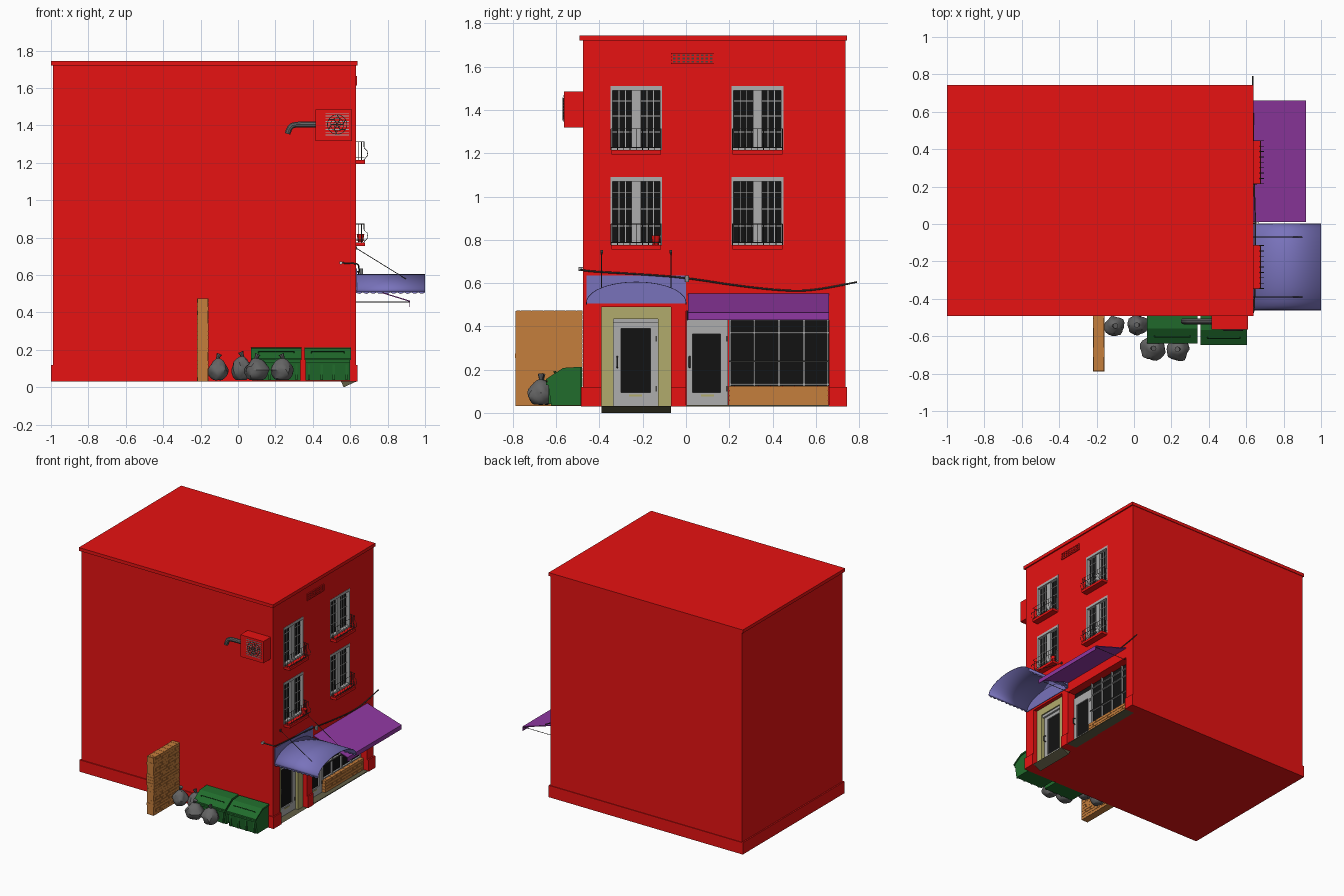
import bpy, bmesh, random
from math import sin, cos, pi
from mathutils import Vector, Matrix, noise

if "Cube" in bpy.data.objects:
    bpy.data.objects.remove(bpy.data.objects["Cube"])

random.seed(4)

def mat(name, *c):
    m = bpy.data.materials.new(name)
    m.diffuse_color = (*c, 1)
    m.use_nodes = True
    m.node_tree.nodes["Principled BSDF"].inputs["Base Color"].default_value = m.diffuse_color
    return m

RED = mat("red_paint", .8, .006, .006)
PURPLE = mat("purple_canvas", .28, .04, .36)
BLUE = mat("blue_canvas", .19, .17, .5)
OLIVE = mat("olive_trim", .44, .41, .15)
BRICK = mat("tan_brick", .56, .21, .045)
GREEN = mat("green_metal", .015, .15, .025)
BLACK = mat("black_glass", .006, .006, .006)
BAG = mat("bag_plastic", .13, .13, .13)
DARK = mat("dark_iron", .06, .06, .055)
STONE = mat("step_stone", .12, .11, .06)
WHITE = mat("grey_paint", .42, .42, .42)

def finish(bm, name, m=None):
    bmesh.ops.recalc_face_normals(bm, faces=bm.faces)
    me = bpy.data.meshes.new(name)
    bm.to_mesh(me)
    bm.free()
    ob = bpy.data.objects.new(name, me)
    bpy.context.collection.objects.link(ob)
    if m:
        me.materials.append(m)
    return ob

def activate(ob):
    bpy.ops.object.select_all(action='DESELECT')
    ob.select_set(True)
    bpy.context.view_layer.objects.active = ob

def smooth(ob):
    activate(ob)
    bpy.ops.object.shade_smooth_by_angle()

def boxes(name, items, m=None):
    """One object from (x0, x1, y0, y1, z0, z1) boxes."""
    bm = bmesh.new()
    for x0, x1, y0, y1, z0, z1 in items:
        bmesh.ops.create_cube(bm, size=1, matrix=Matrix.Translation(((x0+x1)/2, (y0+y1)/2, (z0+z1)/2))
                              @ Matrix.Diagonal((x1-x0, y1-y0, z1-z0, 1)))
    return finish(bm, name, m)

def prism(name, prof, axis, lo, hi, m=None):
    """Extrude a (y,z) profile along x, or an (x,z) profile along y."""
    bm = bmesh.new()
    f = bm.faces.new([bm.verts.new((lo, a, b) if axis == 'x' else (a, lo, b)) for a, b in prof])
    ext = bmesh.ops.extrude_face_region(bm, geom=[f])['geom']
    d = (hi-lo, 0, 0) if axis == 'x' else (0, hi-lo, 0)
    bmesh.ops.translate(bm, vec=d, verts=[v for v in ext if isinstance(v, bmesh.types.BMVert)])
    return finish(bm, name, m)

def tubes(name, paths, r, m=None, kind='POLY', res=2):
    cu = bpy.data.curves.new(name, 'CURVE')
    cu.dimensions, cu.bevel_depth, cu.bevel_resolution, cu.use_fill_caps = '3D', r, res, True
    cu.resolution_u = 5
    for pts in paths:
        s = cu.splines.new(kind)
        s.points.add(len(pts)-1)
        for p, c in zip(s.points, pts):
            p.co = (*c, 1)
        if kind == 'NURBS':
            s.order_u, s.use_endpoint_u = 3, True
    ob = bpy.data.objects.new(name, cu)
    bpy.context.collection.objects.link(ob)
    activate(ob)
    bpy.ops.object.convert(target='MESH')
    ob = bpy.context.object
    if m:
        ob.data.materials.clear()
        ob.data.materials.append(m)
    smooth(ob)
    return ob

def bricks(name, x0, x1, y0, y1, z0, z1, rows, length, jag):
    e, h = .003, (z1-z0)/rows
    items = [(x0+e, x1-e, y0+e, y1-e, z0, z1-e)]
    for i in range(rows):
        y = y0 - (length/2 if i % 2 else 0)
        while y < y1 - .005:
            a, b = max(y, y0), min(y+length, y1)
            j = random.uniform(0, jag)
            if b-a > .01:
                items.append((x0+j*.3, x1-j*.3, a+(j if a == y0 else .001), b-.001, z0+i*h+.001, z0+(i+1)*h-.001))
            y += length
    return boxes(name, items, BRICK)

# building shell with openings cut out
WINS = [(yc, z, h) for yc in (-.23, .33) for z, h in ((.775, .315), (1.215, .295))]
walls = boxes("walls", [(-.99, .63, -.477, .738, .034, 1.735)], RED)
plinth = boxes("plinth", [(-1, .64, -.485, .743, .03, .12)], RED)
cutter = boxes("opening_cutter", [(.555, .8, -.39, -.07, 0, .49), (.555, .8, 0, .66, 0, .47)]
               + [(.6, .8, y-.12, y+.12, z, z+h) for y, z, h in WINS])
for ob in (walls, plinth):
    mod = ob.modifiers.new("openings", 'BOOLEAN')
    mod.object, mod.solver = cutter, 'EXACT'
    activate(ob)
    bpy.ops.object.modifier_apply(modifier=mod.name)
bpy.data.objects.remove(cutter)
boxes("cornice", [(-1, .64, -.493, .743, 1.72, 1.745)], RED)

# wall vent with slotted lattice
boxes("vent_recess", [(.625, .631, -.065, .125, 1.62, 1.66)], DARK)
boxes("vent_grille", [(.63, .637, -.07, .13, z, z+.007) for z in (1.613, 1.627, 1.642, 1.657)]
      + [(.63, .636, -.07+i*.0215, -.06+i*.0215, 1.615, 1.662) for i in range(10)], RED)

# upper windows with sills and bellied railings
for n, (yc, z, h) in enumerate(WINS):
    y0, y1, t = yc-.12, yc+.12, z+h
    boxes(f"window_glass_{n}", [(.598, .606, y0, y1, z, t)], BLACK)
    fr = [(.6, .632, y0, y0+.01, z, t), (.6, .632, y1-.01, y1, z, t), (.6, .632, y0, y1, t-.02, t), (.6, .632, y0, y1, z, z+.012),
          (.6, .622, yc-.021, yc+.021, z, t)]
    for s in (-1, 1):
        c = yc + s*.064
        fr += [(.6, .612, c+k*.03-.002, c+k*.03+.002, z, t) for k in (-.5, .5)]
        fr += [(.6, .612, c-.045, c+.045, z+h*k-.002, z+h*k+.002) for k in (.28, .53, .77)]
    boxes(f"window_frame_{n}", fr, WHITE)
    boxes(f"window_sill_{n}", [(.62, .68, y0+.005, y1-.005, z-.02, z)], RED)
    bars = [[(.672, y, z), (.694, y, z+.025), (.69, y, z+.05), (.674, y, z+.065), (.674, y, z+.098)]
            for y in [y0+.005+i*.0287 for i in range(9)]]
    for y in (y0+.004, y1-.004):
        bars += [[(x, y, z), (x, y, z+.098)] for x in (.645, .66)]
    for k in (.012, .098):
        bars.append([(.63, y0+.004, z+k), (.675, y0+.004, z+k), (.675, y1-.004, z+k), (.63, y1-.004, z+k)])
    tubes(f"railing_{n}", bars, .0018, DARK, res=0)

# flower pot on one sill
bm = bmesh.new()
bmesh.ops.create_cone(bm, cap_ends=True, segments=14, radius1=.014, radius2=.021, depth=.045,
                      matrix=Matrix.Translation((.655, -.14, .798)))
finish(bm, "flower_pot", RED)

# doors
def door(name, y0, y1, z0, z1, g0, g1, gt, hinge):
    x = .575
    boxes(name, [(.555, x, y0, g0, z0, z1), (.555, x, g1, y1, z0, z1), (.555, x, g0, g1, z0, .095),
                 (.555, x, g0, g1, gt, z1)], WHITE)
    boxes(name + "_glass", [(.555, .566, g0, g1, .095, gt)], BLACK)
    boxes(name + "_letter_slot", [(x-.002, x+.003, (y0+y1)/2-.03, (y0+y1)/2+.03, .075, .085)], OLIVE)
    hy = (y0+g0)/2
    tubes(name + "_handle", [[(x, hy, .21), (x+.015, hy, .215), (x+.015, hy, .255), (x, hy, .26)]], .004, DARK)
    boxes(name + "_hinges", [(x-.002, x+.004, y1-.01, y1-.003, z, z+.025) for z in (.1, .33)], DARK)

door("side_door", -.335, -.13, .03, .415, -.3, -.165, .39, 1)
door("shop_door", .003, .195, .035, .43, .03, .16, .365, 1)
boxes("side_door_surround", [(.555, .6, -.39, -.335, .03, .49), (.555, .6, -.13, -.07, .03, .49),
                             (.555, .6, -.335, -.13, .435, .49)], OLIVE)
boxes("side_door_transom", [(.555, .59, -.335, -.13, .415, .435)], WHITE)
prism("side_door_step", [(.55, .032), (.635, .032), (.565, 0)], 'y', -.39, -.07, STONE)
boxes("shop_floor", [(.55, .635, 0, .66, .03, .036)], STONE)

# shop window over brick stall riser
boxes("shop_glass", [(.555, .565, .2, .66, .125, .47), (.555, .565, .003, .195, .43, .47)], BLACK)
boxes("shop_window_bars", [(.555, .578, y-.004, y+.004, .125, .47) for y in (.203, .315, .43, .545, .655)]
      + [(.555, .578, .2, .66, z-.003, z+.003) for z in (.132, .24, .37, .43)], WHITE)
bricks("brick_stall_riser", .555, .6, .197, .66, .035, .125, 4, .055, 0)
boxes("display_rail", [(.58, .586, .2, .66, .236, .242)], DARK)

# barrel awning with scalloped valances, backboard and stay wires
bm = bmesh.new()
N = 20
arc = [(-.23-.23*cos(pi*i/N), .51+.095*sin(pi*i/N)) for i in range(N+1)]
cols = [[bm.verts.new((x, y, z)) for y, z in arc] for x in (.63, 1)]
for i in range(N):
    bm.faces.new((cols[0][i], cols[1][i], cols[1][i+1], cols[0][i+1]))
for y in (-.46, 0):
    row = [[bm.verts.new((.63+.37*i/60, y, z)) for z in (.512, .508-.008*abs(sin(pi*i/6)))] for i in range(61)]
    for a, b in zip(row, row[1:]):
        bm.faces.new((a[0], b[0], b[1], a[1]))
aw = finish(bm, "barrel_awning", BLUE)
sol = aw.modifiers.new("cloth", 'SOLIDIFY')
sol.thickness, sol.offset = .003, 0
smooth(aw)
boxes("barrel_awning_backboard", [(.628, .635, -.46, 0, .505, .635)], BLUE)
tubes("awning_stays", [[(.63, y, .745), (.9, y, .578)] for y in (-.39, -.07)], .002, DARK)
boxes("stay_anchors", [(.628, .637, y-.006, y+.006, .737, .753) for y in (-.39, -.07)], DARK)

# sloped shop awning
prism("shop_awning", [(.63, .552), (.92, .463), (.92, .43), (.916, .43), (.916, .458), (.63, .546)], 'y', .01, .66, PURPLE)
tubes("shop_awning_arms", [[(.63, y, .456), (.918, y, .456)] for y in (.02, .65)], .002, DARK)

# power cable with insulators
tubes("power_cable", [[(.55, -.485, .665), (.63, -.487, .663), (.645, -.46, .655), (.645, -.2, .64), (.65, 0, .625),
                       (.64, .25, .585), (.637, .5, .56), (.636, .65, .575), (.634, .79, .605)]], .004, DARK, 'NURBS')
tubes("cable_insulators", [[(.66, .005, .605), (.66, .005, .635)], [(.55, -.477, .665), (.55, -.497, .665)]], .009)
tubes("insulator_bracket", [[(.625, .005, .618), (.66, .005, .618)]], .004, DARK)

# air unit with fan grille and exhaust pipe
boxes("air_unit", [(.415, .61, -.565, -.47, 1.318, 1.485)], RED)
ring = lambda r: [(.53+r*cos(2*pi*i/24), -.569, 1.405+r*sin(2*pi*i/24)) for i in range(25)]
tubes("fan_rings", [ring(r) for r in (.018, .035, .052)], .002, DARK, res=1)
boxes("fan_slats", [(.467, .593, -.568, -.564, 1.347+i*.0145, 1.351+i*.0145) for i in range(9)], WHITE)
tubes("fan_blades", [[(.53, -.568, 1.405), (.53+.03*cos(a), -.568, 1.405+.03*sin(a)),
                      (.53+.05*cos(a+.5), -.568, 1.405+.05*sin(a+.5))] for a in [i*pi/3 for i in range(6)]], .003, DARK, res=1)
pipe = tubes("exhaust_pipe", [[(.42, -.52, 1.405), (.38, -.52, 1.405), (.3, -.52, 1.405), (.275, -.52, 1.39), (.265, -.52, 1.355)]],
             .016, BAG, 'NURBS', 3)

# freestanding brick wall
bricks("brick_wall", -.22, -.158, -.79, -.477, .032, .475, 20, .052, .008)

# dumpsters
def dumpster(n, x0, x1, dy):
    prof = [(-.48, .035), (-.615, .035), (-.632, .15), (-.56, .195), (-.48, .2)]
    prism(f"dumpster_{n}", [(y+dy, z) for y, z in prof], 'x', x0+.006, x1-.006, GREEN)
    lid = [(-.64, .145), (-.64, .155), (-.56, .208), (-.48, .213), (-.48, .2), (-.56, .195)]
    prism(f"dumpster_lid_{n}", [(y+dy, z) for y, z in lid], 'x', x0, x1, GREEN)
    w = x1-x0
    boxes(f"dumpster_ribs_{n}", [(x0+.006, x1-.006, -.638+dy, -.6+dy, .13, .142)]
          + [(x0+w*k-.006, x0+w*k+.006, -.628+dy, -.6+dy, .04, .13) for k in (.1, .37, .63, .9)], GREEN)
    tubes(f"dumpster_handle_{n}", [[(x0+w*.15, -.595+dy, .18), (x0+w*.15, -.603+dy, .192),
                                    (x1-w*.15, -.603+dy, .192), (x1-w*.15, -.595+dy, .18)]], .003, GREEN)

dumpster(1, .07, .34, 0)
dumpster(2, .355, .605, -.008)

# rubbish bags with tied necks
for n, (x, y, rx, h) in enumerate([(-.105, -.545, .052, .12), (.02, -.54, .055, .13), (.1, -.665, .066, .12), (.237, -.67, .06, .12)]):
    bm = bmesh.new()
    bmesh.ops.create_icosphere(bm, subdivisions=3, radius=1)
    for v in bm.verts:
        c = v.co.copy()
        k = 1 + .22*noise.noise(c*1.8 + Vector((n*5, 3, 1)))
        taper = 1 - .25*max(c.z, 0)
        v.co = (x + c.x*rx*k*taper, y + c.y*rx*k*taper, .033 + h/2 + max(c.z, -.85)*h/2/.95*k**.3)
    top = max(v.co.z for v in bm.verts)
    bmesh.ops.create_cone(bm, cap_ends=True, segments=8, radius1=.007, radius2=.015, depth=.03,
                          matrix=Matrix.Translation((x, y, top+.008)) @ Matrix.Rotation(.4*(-1)**n, 4, 'Y'))
    smooth(finish(bm, f"rubbish_bag_{n}", BAG))
